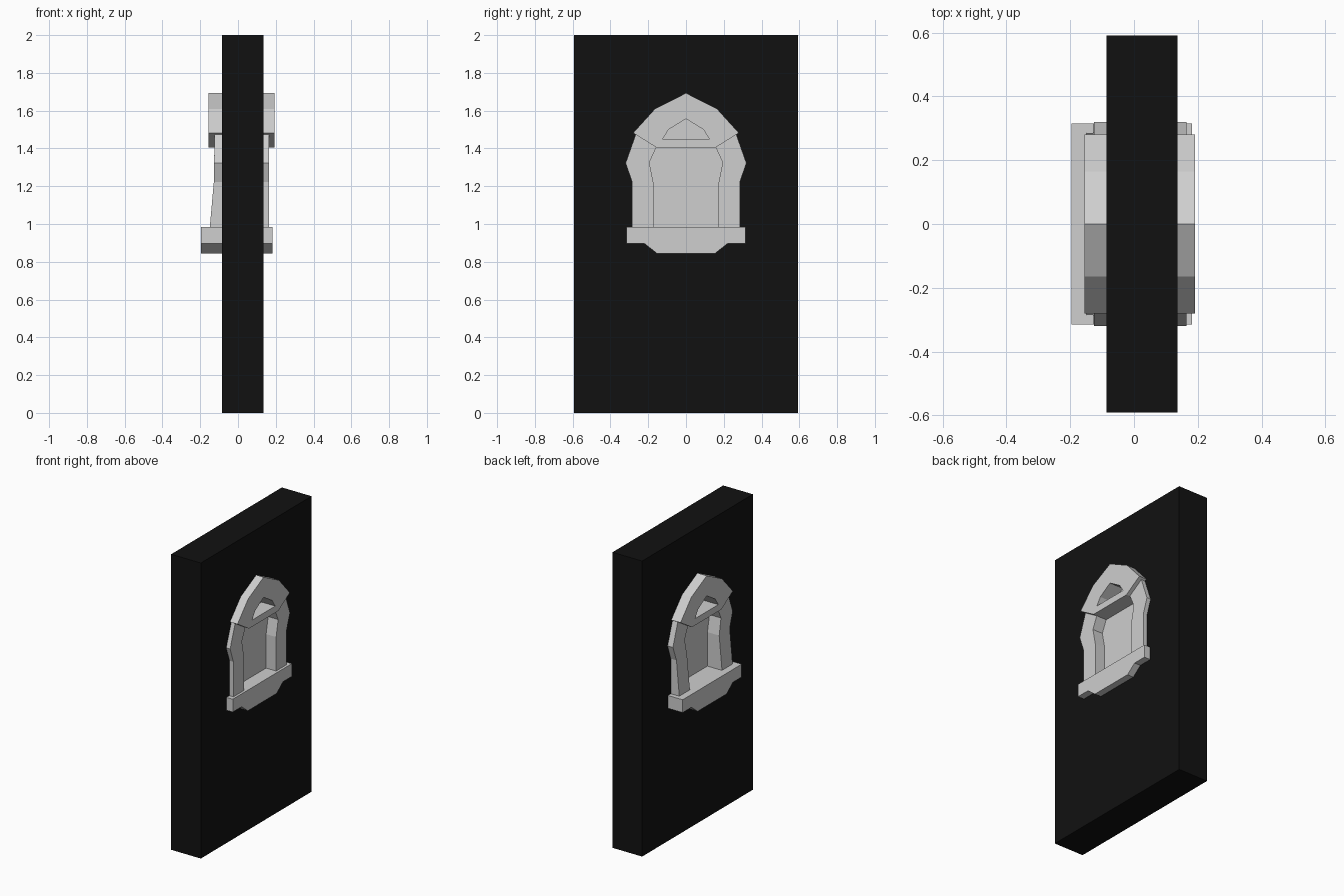
import bpy, bmesh
from mathutils import Matrix

cube = bpy.data.objects.get("Cube")
if cube:
    bpy.data.objects.remove(cube, do_unlink=True)


def material(name, value):
    mat = bpy.data.materials.new(name)
    mat.use_nodes = True
    colour = (value, value, value, 1)
    mat.diffuse_color = colour
    mat.node_tree.nodes["Principled BSDF"].inputs["Base Color"].default_value = colour
    return mat


BLACK = material("wall black", 0.0056)
STONE = material("stone grey", 0.62)


def add_object(name, bm, mat):
    bmesh.ops.remove_doubles(bm, verts=bm.verts, dist=0.0001)
    bmesh.ops.recalc_face_normals(bm, faces=bm.faces)
    mesh = bpy.data.meshes.new(name)
    bm.to_mesh(mesh)
    bm.free()
    for poly in mesh.polygons:
        poly.use_smooth = False
    mesh.materials.clear()
    mesh.materials.append(mat)
    obj = bpy.data.objects.new(name, mesh)
    bpy.context.collection.objects.link(obj)
    return obj


def mirrored(half):
    """Close a half outline of (y, z) points across y = 0."""
    return half + [(-y, z) for y, z in reversed(half) if y > 0]


def prism(name, loops, x0, x1, mat):
    """Extrude (y, z) outlines along x; later outlines become holes."""
    curve = bpy.data.curves.new(name + "_outline", "CURVE")
    curve.dimensions = "2D"
    curve.fill_mode = "BOTH"
    curve.extrude = (x1 - x0) / 2
    for loop in loops:
        spline = curve.splines.new("POLY")
        spline.points.add(len(loop) - 1)
        for point, (y, z) in zip(spline.points, loop):
            point.co = (y, z, 0, 1)
        spline.use_cyclic_u = True
    temp = bpy.data.objects.new(name + "_outline", curve)
    bpy.context.collection.objects.link(temp)
    depsgraph = bpy.context.evaluated_depsgraph_get()
    mesh = bpy.data.meshes.new_from_object(temp.evaluated_get(depsgraph))
    bm = bmesh.new()
    bm.from_mesh(mesh)
    # Outline plane becomes the yz plane
    bm.transform(Matrix(((0, 0, 1, (x0 + x1) / 2), (1, 0, 0, 0),
                         (0, 1, 0, 0), (0, 0, 0, 1))))
    bpy.data.objects.remove(temp, do_unlink=True)
    bpy.data.curves.remove(curve)
    bpy.data.meshes.remove(mesh)
    return add_object(name, bm, mat)


# Wall slab with an opening that stays hidden behind the frame
opening = mirrored([(0.2, 0.95), (0.2, 1.54), (0.16, 1.57)])
wall = mirrored([(0.592, 0), (0.592, 2)])
prism("wall", [wall, opening], -0.086, 0.136, BLACK)

# Recessed panel filling the opening
prism("window_panel", [opening], -0.04, 0.09, STONE)

# Arched header with a small pointed recess
header = mirrored([(0.157, 1.405), (0.28, 1.482), (0.164, 1.61), (0, 1.693)])
recess = mirrored([(0.124, 1.45), (0.092, 1.5), (0, 1.557)])
prism("arched_header", [header, recess], -0.155, 0.192, STONE)

# Sill with a stepped apron below
sill = mirrored([(0.155, 0.845), (0.222, 0.898), (0.316, 0.898), (0.316, 0.985)])
prism("sill", [sill], -0.196, 0.182, STONE)

# Side jambs: rows of (inner y, inner z, outer y, outer z, back x)
ROWS = [(0.172, 0.975, 0.285, 0.975, -0.15),
        (0.172, 1.215, 0.285, 1.222, -0.128),
        (0.194, 1.325, 0.32, 1.322, -0.126),
        (0.157, 1.407, 0.266, 1.475, -0.125)]
FRONT_X = 0.165
for side, name in ((1, "jamb_back"), (-1, "jamb_front")):
    bm = bmesh.new()
    rings = []
    for yi, zi, yo, zo, xb in ROWS:
        corners = ((xb, yi, zi), (xb, yo, zo), (FRONT_X, yo, zo), (FRONT_X, yi, zi))
        rings.append([bm.verts.new((x, side * y, z)) for x, y, z in corners])
    for low, high in zip(rings, rings[1:]):
        for i in range(4):
            j = (i + 1) % 4
            bm.faces.new((low[i], low[j], high[j], high[i]))
    bm.faces.new(rings[0])
    bm.faces.new(rings[-1])
    add_object(name, bm, STONE)
